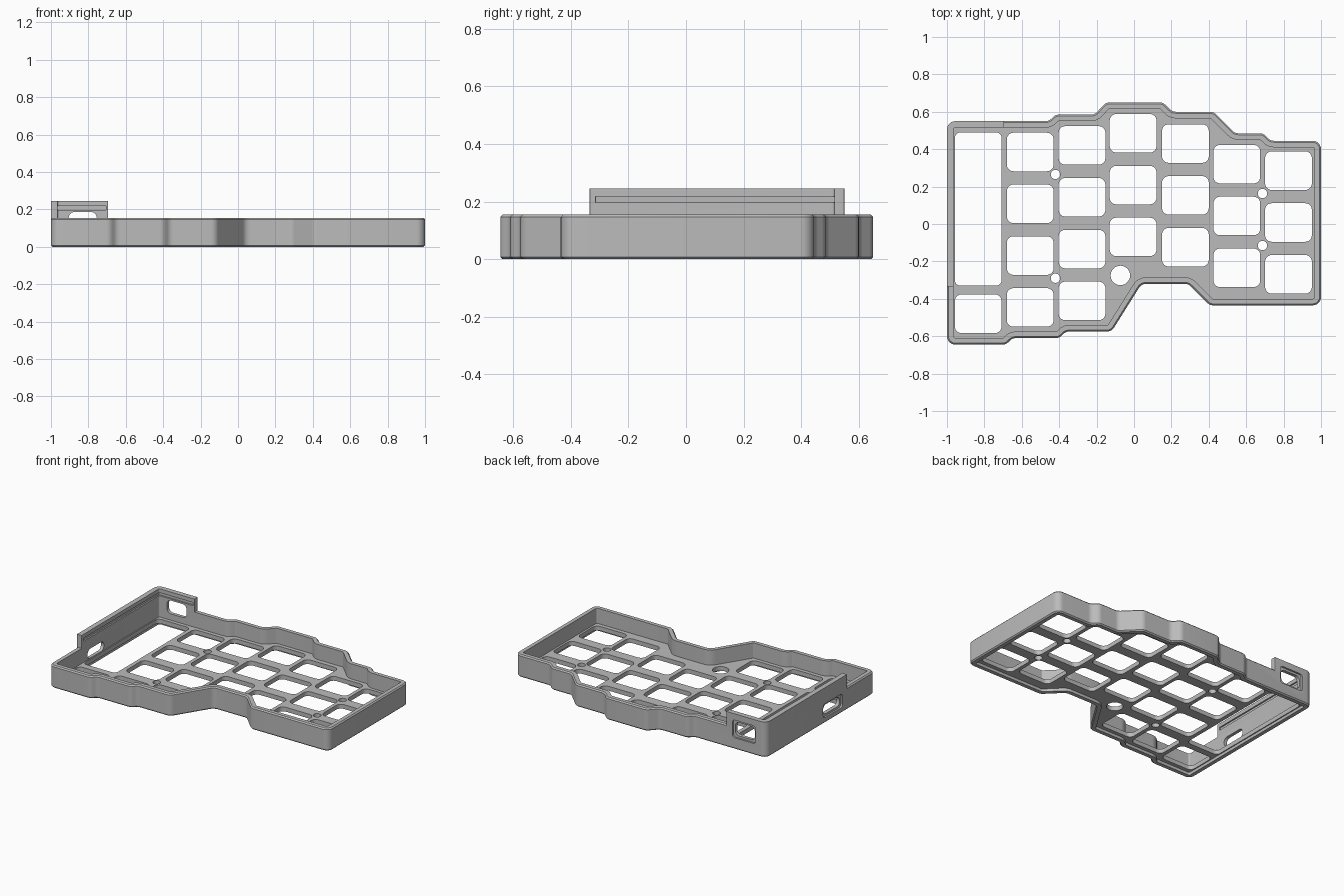
import bpy
import bmesh
import math
from mathutils import Vector, Matrix

cube = bpy.data.objects.get("Cube")
if cube:
    bpy.data.objects.remove(cube, do_unlink=True)

grey = bpy.data.materials.new("case_grey")
grey.use_nodes = True
grey.diffuse_color = (0.5, 0.5, 0.5, 1)
grey.node_tree.nodes["Principled BSDF"].inputs["Base Color"].default_value = (0.5, 0.5, 0.5, 1)

WALL = 0.035
RIM = 0.155
PLATE_BOTTOM, PLATE_TOP = 0.02, 0.05


def rounded(points, radius, inset=0.0, steps=6):
    """Counter-clockwise polygon, moved inwards and with filleted corners."""
    pts = [Vector(p) for p in points]
    radii = radius if isinstance(radius, list) else [radius] * len(pts)
    result = []
    for i, p in enumerate(pts):
        d1 = (p - pts[i - 1]).normalized()
        d2 = (pts[(i + 1) % len(pts)] - p).normalized()
        n1, n2 = Vector((-d1.y, d1.x)), Vector((-d2.y, d2.x))
        miter = (n1 + n2) / (1 + n1.dot(n2))
        side = 1 if d1.cross(d2) > 0 else -1
        r = max(radii[i] - side * inset, 0.003)
        centre = p + miter * (inset + r * side)
        turn = math.acos(max(-1, min(1, d1.dot(d2)))) * side
        for k in range(steps + 1):
            result.append(centre + Matrix.Rotation(turn * k / steps, 2) @ (-n1 * side * r))
    return result


def rectangle(a, b, width, height, radius):
    w, h = width / 2, height / 2
    return rounded([(a - w, b - h), (a + w, b - h), (a + w, b + h), (a - w, b + h)], radius)


def circle(a, b, r, count=32):
    angles = [math.tau * k / count for k in range(count)]
    return [Vector((a + r * math.cos(t), b + r * math.sin(t))) for t in angles]


PLACE = {
    "Z": lambda p, h: (p.x, p.y, h),
    "Y": lambda p, h: (p.x, h, p.y),
    "X": lambda p, h: (h, p.x, p.y),
}


def loft(name, solids, axis="Z"):
    """Each solid is a list of (ring, height) levels joined in order."""
    bm = bmesh.new()
    for levels in solids:
        rings = [[bm.verts.new(PLACE[axis](p, h)) for p in ring] for ring, h in levels]
        n = len(rings[0])
        for low, high in zip(rings, rings[1:]):
            for i in range(n):
                j = (i + 1) % n
                bm.faces.new((low[i], low[j], high[j], high[i]))
        bm.faces.new(rings[0][::-1])
        bm.faces.new(rings[-1])
    bmesh.ops.recalc_face_normals(bm, faces=bm.faces[:])
    mesh = bpy.data.meshes.new(name)
    bm.to_mesh(mesh)
    bm.free()
    mesh.materials.append(grey)
    obj = bpy.data.objects.new(name, mesh)
    bpy.context.collection.objects.link(obj)
    return obj


def cut(obj, cutters):
    bpy.ops.object.select_all(action='DESELECT')
    bpy.context.view_layer.objects.active = obj
    obj.select_set(True)
    for cutter in cutters:
        cutter.hide_render = True
        mod = obj.modifiers.new("cut", 'BOOLEAN')
        mod.operation = 'DIFFERENCE'
        mod.solver = 'EXACT'
        mod.object = cutter
        bpy.ops.object.modifier_apply(modifier=mod.name)
    bpy.ops.object.shade_smooth_by_angle(angle=math.radians(30))


# Stepped case outline, counter-clockwise
right_half = [(-0.12, -0.575), (0.04, -0.32), (0.29, -0.32), (0.405, -0.435),
              (1, -0.435), (1, 0.445), (0.73, 0.445), (0.69, 0.485),
              (0.54, 0.485), (0.425, 0.6), (0.205, 0.6), (0.155, 0.65)]
left_half = [(-0.15, 0.65), (-0.21, 0.585), (-0.42, 0.585), (-0.455, 0.55),
             (-1, 0.55), (-1, -0.645), (-0.685, -0.645), (-0.65, -0.61),
             (-0.4, -0.61), (-0.365, -0.575)]
outline = right_half + left_half


def contour(inset):
    return rounded(outline, 0.045, inset)


# Case body with softened rim and base
case_body = loft("case_body", [[(contour(0.008), 0), (contour(0), 0.008),
                                (contour(0), RIM - 0.008), (contour(0.008), RIM)]])
cavity = loft("cavity_cutter", [[(contour(WALL), PLATE_TOP), (contour(WALL), 0.3)]])
recess = loft("recess_cutter", [[(contour(WALL), -0.1), (contour(WALL), PLATE_BOTTOM)]])

# Key openings: column x, topmost y, number of keys
columns = [(-0.833, -0.48, 1), (-0.555, 0.385, 4), (-0.278, 0.42, 4), (-0.005, 0.485, 3),
           (0.275, 0.43, 3), (0.55, 0.32, 3), (0.826, 0.285, 3)]
openings = [rectangle(x, top - 0.277 * k, 0.25, 0.206, 0.035)
            for x, top, count in columns for k in range(count)]
# Controller bay, screw holes and round opening
openings.append(rectangle(-0.833, 0.08, 0.25, 0.82, 0.03))
openings += [circle(x, y, 0.025) for x, y in
             [(-0.42, 0.265), (-0.42, -0.29), (0.687, 0.163), (0.687, -0.115)]]
openings.append(circle(-0.073, -0.275, 0.052))
holes = loft("opening_cutter", [[(ring, -0.1), (ring, 0.1)] for ring in openings])


# Connector windows with a shallow outer recess
def window(name, a, b, width, height, outer, inward, axis):
    big = rectangle(a, b, width + 0.03, height + 0.03, 0.02)
    small = rectangle(a, b, width, height, 0.03)
    levels = [(big, outer - inward), (big, outer + inward * 0.12),
              (small, outer + inward * 0.12), (small, outer + inward)]
    return loft(name, [levels], axis)


back_window = window("back_window_cutter", -0.83, 0.14, 0.15, 0.092, 0.55, -0.1, "Y")
side_window = window("side_window_cutter", -0.18, 0.085, 0.18, 0.065, -1, 0.1, "X")

# Raised corner wall around the controller bay
corner = [(-1, -0.335), (-1 + WALL, -0.335), (-1 + WALL, 0.55 - WALL),
          (-0.695, 0.55 - WALL), (-0.695, 0.55), (-1, 0.55)]
corner_ring = rounded(corner, [0.003, 0.003, 0.01, 0.003, 0.003, 0.045])
raised_wall = loft("raised_wall", [[(corner_ring, RIM - 0.008), (corner_ring, 0.245)]])

# Cover groove along the inside of the raised wall
side_slot = rectangle(-0.96, 0.1, 0.03, 0.83, 0.004)
back_slot = rectangle(-0.84, 0.51, 0.27, 0.03, 0.004)
grooves = [loft(name, [[(ring, 0.197), (ring, 0.218)]]) for name, ring in
           [("side_groove_cutter", side_slot), ("back_groove_cutter", back_slot)]]

cut(case_body, [cavity, recess, holes, back_window, side_window])
cut(raised_wall, [back_window] + grooves)

for helper in [cavity, recess, holes, back_window, side_window] + grooves:
    bpy.data.objects.remove(helper, do_unlink=True)
